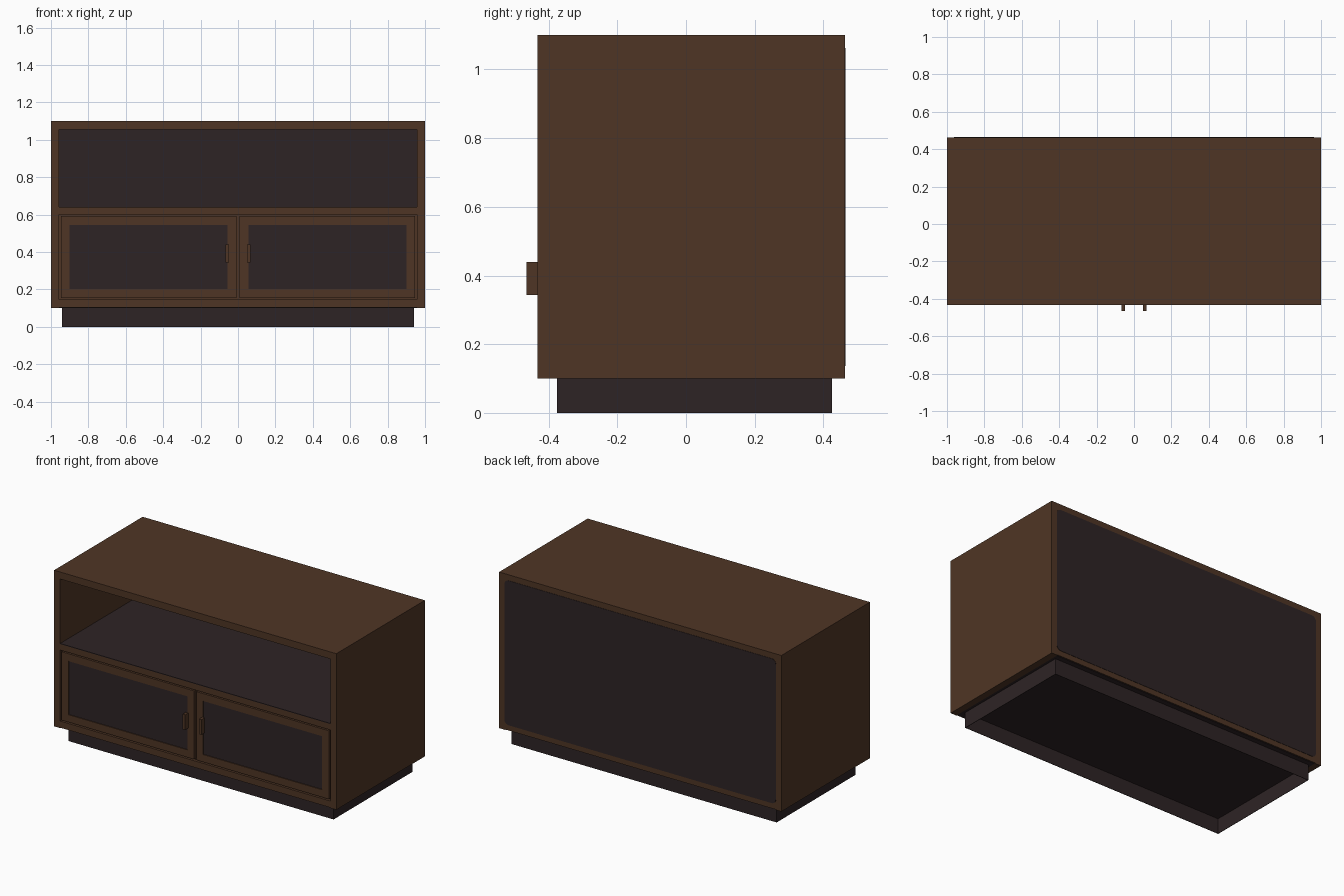
import bpy, bmesh, math
from mathutils import Vector

cube = bpy.data.objects.get("Cube")
if cube:
    bpy.data.objects.remove(cube, do_unlink=True)


def material(name, rgb):
    m = bpy.data.materials.new(name)
    m.use_nodes = True
    m.diffuse_color = (*rgb, 1)
    m.node_tree.nodes["Principled BSDF"].inputs["Base Color"].default_value = (*rgb, 1)
    return m


WOOD = material("walnut brown", (0.078, 0.036, 0.018))
DARK = material("charcoal panel", (0.027, 0.0172, 0.0182))


def finish(name, bm, *mats):
    mesh = bpy.data.meshes.new(name)
    bm.to_mesh(mesh)
    bm.free()
    for m in mats:
        mesh.materials.append(m)
    ob = bpy.data.objects.new(name, mesh)
    bpy.context.collection.objects.link(ob)
    return ob


def box(name, x, y, z, mat, inset=None):
    """Box from (min, max) ranges; inset = (direction, border, depth, material)."""
    bm = bmesh.new()
    bmesh.ops.create_cube(bm, size=1)
    for v in bm.verts:
        v.co = [lo + (c + 0.5) * (hi - lo) for c, (lo, hi) in zip(v.co, (x, y, z))]
    mats = [mat]
    if inset:
        direction, border, depth, inner = inset
        axis = Vector(direction)
        bm.normal_update()
        face = max(bm.faces, key=lambda f: f.normal.dot(axis))
        bmesh.ops.inset_region(bm, faces=[face], thickness=border)
        # straight-walled recess
        res = bmesh.ops.extrude_discrete_faces(bm, faces=[face])
        floor = res["faces"][0]
        bmesh.ops.translate(bm, verts=floor.verts, vec=-axis * depth)
        floor.material_index = 1
        mats.append(inner)
    return finish(name, bm, *mats)


def rounded_plate(name, half_x, z, y, radius, mat):
    """Thin upright plate with rounded corners."""
    bm = bmesh.new()
    verts = []
    corners = ((half_x - radius, z[1] - radius), (radius - half_x, z[1] - radius),
               (radius - half_x, z[0] + radius), (half_x - radius, z[0] + radius))
    for i, (cx, cz) in enumerate(corners):
        for k in range(6):
            a = math.pi / 2 * (i + k / 5)
            verts.append(bm.verts.new((cx + radius * math.cos(a), y[0], cz + radius * math.sin(a))))
    face = bm.faces.new(verts)
    res = bmesh.ops.extrude_face_region(bm, geom=[face])
    moved = [g for g in res["geom"] if isinstance(g, bmesh.types.BMVert)]
    bmesh.ops.translate(bm, verts=moved, vec=(0, y[1] - y[0], 0))
    bmesh.ops.recalc_face_normals(bm, faces=bm.faces)
    return finish(name, bm, mat)


FRONT, BACK = -0.433, 0.463
IN = 0.957           # half width between the side panels
full = (-1, 1)
inner = (-IN, IN)
depth = (FRONT, BACK)

# Carcass
box("top_panel", full, depth, (1.055, 1.10), WOOD)
box("bottom_panel", inner, depth, (0.103, 0.145), WOOD)
box("middle_shelf", inner, depth, (0.60, 0.638), WOOD)
box("back_panel", inner, (0.44, BACK), (0.145, 1.055), WOOD)
box("door_backing", inner, (FRONT + 0.02, FRONT + 0.03), (0.145, 0.60), WOOD)

# Dark linings of the open bay, the back and the underside
box("shelf_lining", inner, (FRONT, 0.44), (0.638, 0.642), DARK)
box("bay_back_lining", inner, (0.436, 0.44), (0.642, 1.055), DARK)
box("underside_lining", inner, (FRONT + 0.01, BACK - 0.005), (0.10, 0.103), DARK)
rounded_plate("back_cover", 0.962, (0.137, 1.063), (BACK, 0.465), 0.03, DARK)

# Hollow plinth
box("plinth", (-0.94, 0.94), (-0.375, 0.425), (0, 0.10), DARK,
    inset=((0, 0, -1), 0.004, 0.097, DARK))

# Mirrored side panels, doors and handles
for side, s in (("left", 1), ("right", -1)):
    def span(a, b):
        return tuple(sorted((s * a, s * b)))
    box(side + "_side_panel", span(IN, 1), depth, (0.10, 1.055), WOOD)
    box(side + "_door", span(0.008, 0.947), (FRONT, FRONT + 0.018), (0.154, 0.592), WOOD,
        inset=((0, -1, 0), 0.067, 0.005, DARK))
    box(side + "_handle", span(0.049, 0.067), (-0.465, FRONT), (0.343, 0.44), WOOD)
